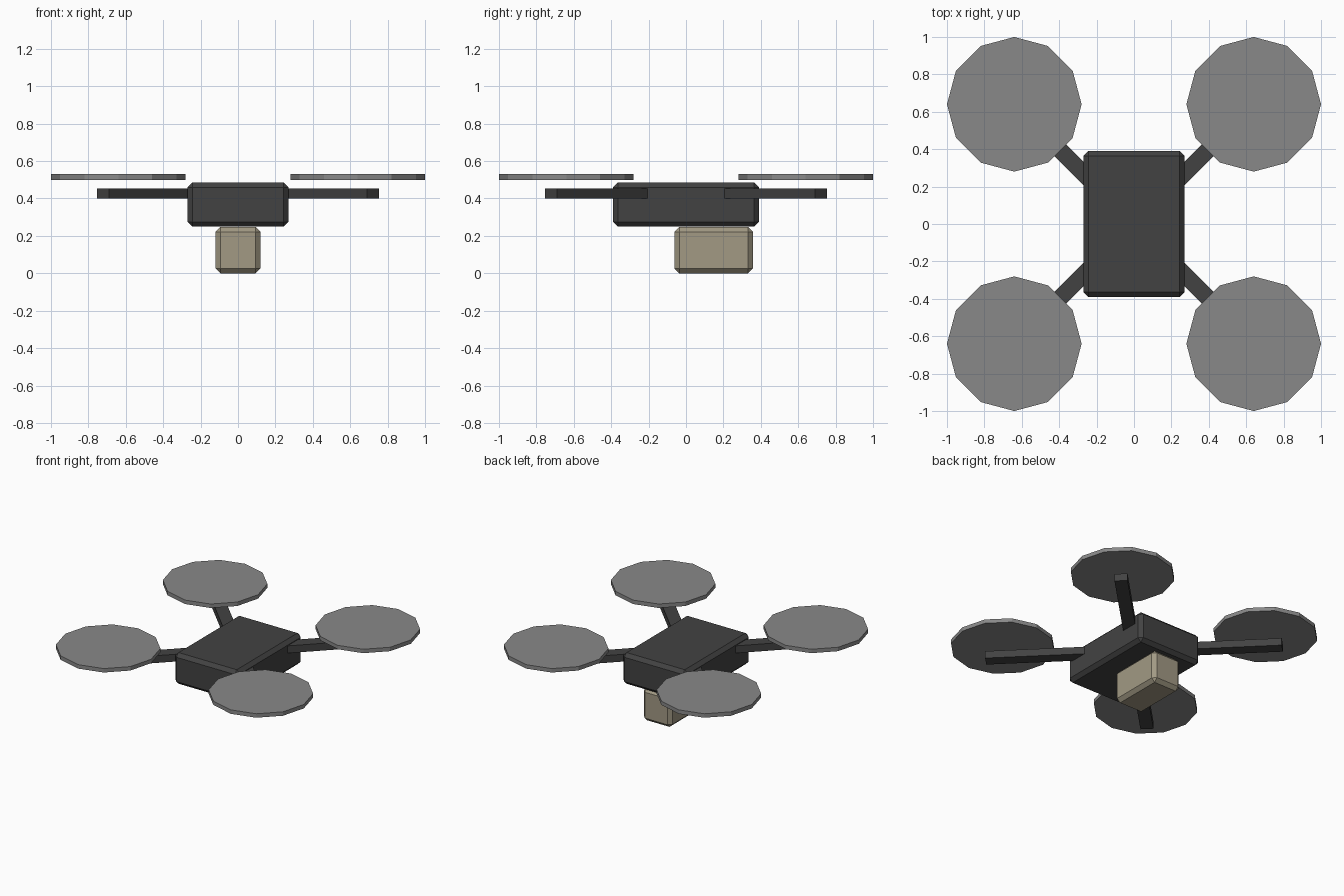
import bpy
from math import radians, sqrt

if "Cube" in bpy.data.objects:
    bpy.data.objects.remove(bpy.data.objects["Cube"])


def material(name, rgb):
    m = bpy.data.materials.new(name)
    m.diffuse_color = (*rgb, 1)
    m.use_nodes = True
    m.node_tree.nodes["Principled BSDF"].inputs["Base Color"].default_value = m.diffuse_color
    return m


DARK = material("dark_plastic", (0.055, 0.055, 0.055))
GREY = material("rotor_grey", (0.25, 0.25, 0.25))
TAN = material("tan", (0.36, 0.32, 0.23))


def box(name, center, size, mat, bevel=0, turn=0):
    bpy.ops.mesh.primitive_cube_add(size=1, location=center)
    o = bpy.context.object
    o.name = name
    o.scale = size
    bpy.ops.object.transform_apply(location=False, rotation=False, scale=True)
    o.rotation_euler.z = radians(turn)
    if bevel:
        b = o.modifiers.new("chamfer", 'BEVEL')
        b.width = bevel
        b.segments = 1
    o.data.materials.append(mat)
    return o


# Central hull and the pod slung beneath it
box("hull", (0, 0, 0.367), (0.54, 0.78, 0.236), DARK, 0.026)
box("belly_pod", (0, 0.148, 0.124), (0.24, 0.42, 0.248), TAN, 0.026)

# Four diagonal arms, each with a flat rotor disc above its end
ARM_START, ARM_END = 0.2, 1.022
for sx, side in ((-1, "left"), (1, "right")):
    for sy, end in ((-1, "front"), (1, "back")):
        mid = (ARM_START + ARM_END) / 2 / sqrt(2)
        box(f"{end}_{side}_arm", (sx * mid, sy * mid, 0.427),
            (ARM_END - ARM_START, 0.09, 0.055), DARK, turn=45 * sx * sy)
        bpy.ops.mesh.primitive_cylinder_add(
            vertices=12, radius=0.36, depth=0.03,
            location=(sx * 0.64, sy * 0.64, 0.515))
        rotor = bpy.context.object
        rotor.name = f"{end}_{side}_rotor"
        rotor.data.materials.append(GREY)
